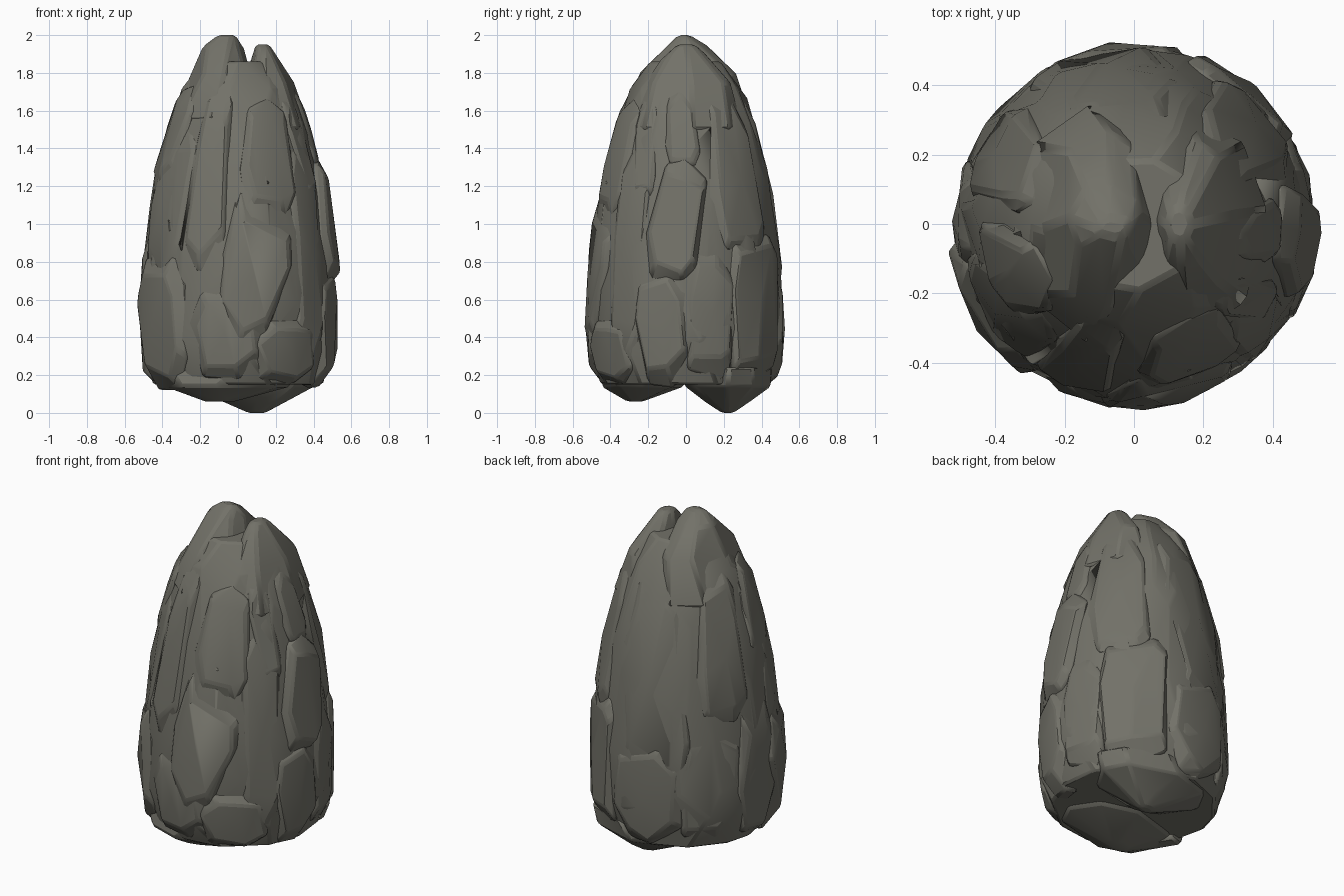
import bpy, bmesh, random
from math import sin, cos, radians, tau, copysign
from mathutils import Vector

if "Cube" in bpy.data.objects:
    bpy.data.objects.remove(bpy.data.objects["Cube"])
random.seed(4)

stone = bpy.data.materials.new("warm_grey_stone")
stone.use_nodes = True
stone.diffuse_color = (0.17, 0.167, 0.14, 1)
shader = stone.node_tree.nodes["Principled BSDF"]
shader.inputs["Base Color"].default_value = stone.diffuse_color

# Height and mean radius of the tapering boulder
PROFILE = [(0.14, 0.45), (0.2, 0.505), (0.4, 0.53), (0.8, 0.515), (1.2, 0.465),
           (1.4, 0.415), (1.6, 0.36), (1.8, 0.265), (1.9, 0.15)]


def radius(height):
    for (z_low, r_low), (z_high, r_high) in zip(PROFILE, PROFILE[1:]):
        if height <= z_high:
            blend = max(0, (height - z_low) / (z_high - z_low))
            return r_low + (r_high - r_low) * blend
    return PROFILE[-1][1]


def surface(angle, height, scale=1.0, lift=0.0):
    """Point on the boulder; the angle runs from the front towards +x."""
    turn = radians(angle)
    reach = radius(height) * scale + lift
    return Vector((reach * sin(turn), -reach * cos(turn), height))


def chunk(name, points, bevel=0.012):
    """Convex piece of broken rock around the given points."""
    bm = bmesh.new()
    for point in points:
        bm.verts.new(point)
    bmesh.ops.convex_hull(bm, input=bm.verts)
    loose = [vert for vert in bm.verts if not vert.link_faces]
    bmesh.ops.delete(bm, geom=loose, context="VERTS")
    bmesh.ops.dissolve_limit(bm, angle_limit=radians(7), verts=bm.verts, edges=bm.edges)
    bmesh.ops.recalc_face_normals(bm, faces=bm.faces)
    mesh = bpy.data.meshes.new(name)
    bm.to_mesh(mesh)
    bm.free()
    mesh.materials.append(stone)
    obj = bpy.data.objects.new(name, mesh)
    bpy.context.collection.objects.link(obj)
    worn = obj.modifiers.new("worn_edges", "BEVEL")
    worn.width = bevel
    worn.angle_limit = radians(20)
    bpy.ops.object.select_all(action="DESELECT")
    obj.select_set(True)
    bpy.context.view_layer.objects.active = obj
    bpy.ops.object.shade_smooth_by_angle(angle=radians(20))


def slab(name, outline, lift=0.0):
    """Sheet of rock whose sloping edges sink into the core."""
    count = len(outline)
    mid_angle = sum(angle for angle, height in outline) / count
    mid_height = sum(height for angle, height in outline) / count
    points = [surface(mid_angle, mid_height, lift=lift)]
    for angle, height in outline:
        points.append(surface(angle, height, 0.8))
        points.append(surface(angle, height, 0.95, lift / 2))
        inset = random.uniform(0.62, 0.88)
        points.append(surface(mid_angle + (angle - mid_angle) * inset,
                              mid_height + (height - mid_height) * inset, 0.995, lift))
    chunk(name, points)


def patch(angle, height, width, tall, lean=0.0):
    """Irregular boxy outline, leaning sideways as it rises."""
    outline = []
    for step in range(7):
        turn = tau * (step + random.uniform(0.2, 0.8)) / 7
        across = copysign(abs(cos(turn)) ** 0.6, cos(turn))
        up = copysign(abs(sin(turn)) ** 0.6, sin(turn))
        outline.append((angle + width / 2 * across + lean * up, height + tall / 2 * up))
    return outline


def tiered_chunk(name, tiers, bevel=0.015):
    """Boulder built from oval tiers: height, centre x, centre y, radii."""
    points = []
    for height, x, y, radius_x, radius_y in tiers:
        for step in range(8):
            turn = tau * (step + random.uniform(-0.25, 0.25)) / 8
            points.append((x + radius_x * cos(turn), y + radius_y * sin(turn), height))
    chunk(name, points, bevel)


# Core: faceted boulder from jittered rings
core_points = []
LEVELS, SIDES = 10, 12
for level in range(LEVELS):
    edge = level in (0, LEVELS - 1)
    for side in range(SIDES):
        height = 0.15 + 1.71 * level / (LEVELS - 1) + (0 if edge else random.uniform(-0.07, 0.07))
        angle = 360 * (side + random.uniform(-0.35, 0.35) + level % 2 / 2) / SIDES
        core_points.append(surface(angle, height, 0.985))
chunk("core_rock", core_points)

# Pointed slab standing proud on the front
slab("front_diamond_slab", [(0, 1.18), (37, 0.95), (35, 0.78), (18, 0.42),
                            (0, 0.33), (-12, 0.58), (-10, 0.85)], 0.012)

# Ring of foot stones: angle, width, bottom, top and lift
FEET = {
    "front_foot": (-8, 48, 0.17, 0.66, 0.005),
    "front_left_foot": (32, 48, 0.15, 0.5, 0),
    "left_front_foot": (74, 36, 0.13, 0.75, 0.01),
    "left_back_foot": (105, 34, 0.15, 0.87, 0),
    "back_left_foot": (141, 50, 0.15, 0.97, 0.01),
    "back_foot": (188, 52, 0.15, 0.78, 0),
    "back_right_foot": (231, 46, 0.16, 0.87, -0.015),
    "right_back_foot": (268, 40, 0.16, 0.98, 0),
    "right_front_foot": (301, 54, 0.1, 0.86, 0.022),
}
for name, (angle, width, bottom, top, lift) in FEET.items():
    slab(name, patch(angle, (top + bottom) / 2, width, top - bottom), lift)

# Tall sheets higher up: angle, middle height, width, height and lean
SHEETS = {
    "front_upper_slab": (-20, 1.25, 32, 1.04, 3),
    "front_shoulder": (24, 1.34, 46, 0.66, 4),
    "front_left_slab": (50, 0.85, 30, 1.25, 2),
    "left_front_rib": (56, 1.42, 22, 0.6, -4),
    "left_middle_slab": (84, 1.02, 38, 0.66, 5),
    "left_upper_slab": (86, 1.5, 30, 0.44, -3),
    "back_left_slab": (127, 1.28, 50, 0.9, -4),
    "back_tall_slab": (188, 1.1, 58, 1.34, -5),
    "back_right_slab": (244, 1.3, 44, 0.85, 3),
    "right_upper_slab": (292, 1.46, 46, 0.56, 5),
    "right_front_slab": (304, 1.1, 50, 0.85, 3),
}
for name, (angle, height, width, tall, lean) in SHEETS.items():
    bulge = 0.028 if name == "left_middle_slab" else random.uniform(-0.002, 0.008)
    slab(name, patch(angle, height, width, tall, lean), bulge)

# Crown: main top block and the split peak across the cleft
tiered_chunk("crown_block", [(2, -0.06, -0.01, 0.05, 0.03), (1.94, -0.08, 0.01, 0.11, 0.11),
                             (1.8, -0.09, 0.01, 0.16, 0.26), (1.55, -0.11, 0, 0.25, 0.35)])
tiered_chunk("split_peak", [(1.95, 0.13, 0, 0.04, 0.05), (1.88, 0.14, 0, 0.07, 0.13),
                            (1.75, 0.17, 0.01, 0.13, 0.23), (1.5, 0.19, 0, 0.2, 0.31)])

# Underside: two blunt lumps hanging below the rim
tiered_chunk("back_under_lump", [(0, 0.1, 0.22, 0.05, 0.03), (0.06, 0.1, 0.22, 0.15, 0.12),
                                 (0.14, 0.07, 0.22, 0.34, 0.23), (0.24, 0.05, 0.2, 0.4, 0.26)])
tiered_chunk("front_under_lump", [(0.06, -0.1, -0.27, 0.08, 0.04), (0.14, -0.06, -0.23, 0.34, 0.22),
                                  (0.24, -0.05, -0.2, 0.38, 0.26)])
